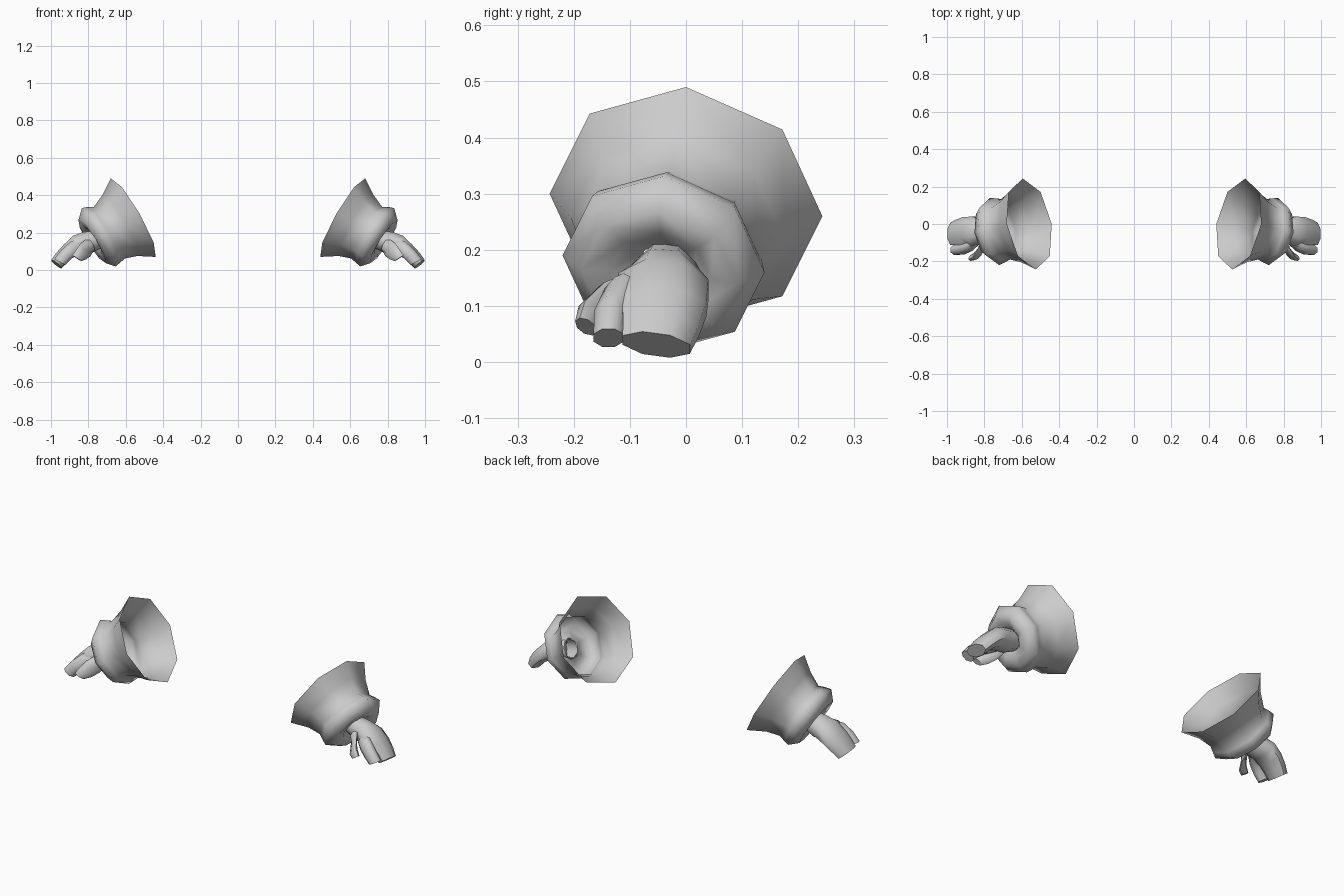
import bpy, bmesh, math
from mathutils import Vector


def loft(name, rings, phase=0.0, grow=1.0, cap_end=False, sides=8):
    """Skin rings given as (centre, up half-axis, side half-axis); mirror to the other side."""
    bm = bmesh.new()
    loops = []
    for c, up, side in rings:
        c, up, side = Vector(c), Vector(up) * grow, Vector(side) * grow
        loop = []
        for k in range(sides):
            a = math.tau * k / sides + phase
            loop.append(bm.verts.new(c + up * math.cos(a) + side * math.sin(a)))
        loops.append(loop)
    for a, b in zip(loops, loops[1:]):
        for k in range(sides):
            n = (k + 1) % sides
            bm.faces.new((a[k], b[k], b[n], a[n]))
    if cap_end:
        bm.faces.new(loops[-1])
    bmesh.ops.recalc_face_normals(bm, faces=bm.faces)
    mesh = bpy.data.meshes.new(name)
    bm.to_mesh(mesh)
    bm.free()
    ob = bpy.data.objects.new(name, mesh)
    bpy.context.collection.objects.link(ob)
    mod = ob.modifiers.new("Mirror", 'MIRROR')
    mod.use_mirror_merge = False
    bpy.ops.object.select_all(action='DESELECT')
    ob.select_set(True)
    bpy.context.view_layer.objects.active = ob
    bpy.ops.object.shade_smooth_by_angle(angle=math.radians(62))
    return ob


# Flared sleeve, from the wide open mouth to the cuff that closes on the wrist
loft("sleeve", [
    ((0.56, 0, 0.28), (0.12, 0, 0.21), (0.035, 0.243, -0.02)),
    ((0.63, -0.015, 0.24), (0.092, 0, 0.165), (0.028, 0.19, -0.017)),
    ((0.687, -0.028, 0.2), (0.083, 0, 0.138), (0.024, 0.162, -0.015)),
    ((0.717, -0.035, 0.188), (0.085, 0, 0.15), (0.024, 0.172, -0.015)),
    ((0.745, -0.04, 0.175), (0.09, 0, 0.156), (0.024, 0.18, -0.015)),
    ((0.78, -0.048, 0.152), (0.073, 0, 0.115), (0.02, 0.14, -0.012)),
    ((0.773, -0.045, 0.155), (0.045, 0, 0.075), (0.013, 0.09, -0.008)),
    ((0.75, -0.038, 0.165), (0.024, 0, 0.045), (0.006, 0.05, -0.004)),
])

# Hand with merged outer fingers, boxy cross-section
BOX = dict(phase=math.pi / 8, grow=1 / math.cos(math.pi / 8), cap_end=True)
loft("hand", [
    ((0.745, -0.036, 0.166), (0.022, 0, 0.045), (0, 0.05, 0)),
    ((0.81, -0.037, 0.145), (0.022, 0, 0.055), (0, 0.062, -0.004)),
    ((0.863, -0.04, 0.134), (0.02, 0, 0.046), (0, 0.08, -0.006)),
    ((0.908, -0.04, 0.1), (0.024, 0, 0.032), (0, 0.076, -0.007)),
    ((0.945, -0.045, 0.063), (0.026, 0, 0.026), (0, 0.067, -0.008)),
    ((0.971, -0.053, 0.031), (0.027, 0, 0.02), (0, 0.06, -0.008)),
], **BOX)

# Index finger beside the block
loft("index_finger", [
    ((0.83, -0.075, 0.135), (0.018, 0, 0.035), (0, 0.03, 0)),
    ((0.875, -0.115, 0.118), (0.021, 0, 0.033), (0, 0.03, 0)),
    ((0.918, -0.133, 0.083), (0.026, 0, 0.024), (0, 0.03, 0)),
    ((0.953, -0.138, 0.043), (0.029, 0, 0.016), (0, 0.027, 0)),
], **BOX)

# Thumb
loft("thumb", [
    ((0.79, -0.07, 0.135), (0.02, 0, 0.03), (0.01, 0.03, -0.01)),
    ((0.815, -0.13, 0.108), (0.022, -0.006, 0.028), (-0.012, 0.024, -0.014)),
    ((0.838, -0.165, 0.083), (0.024, -0.005, 0.022), (-0.008, 0.024, -0.008)),
    ((0.862, -0.178, 0.063), (0.022, -0.004, 0.014), (-0.004, 0.018, -0.004)),
], **BOX)
